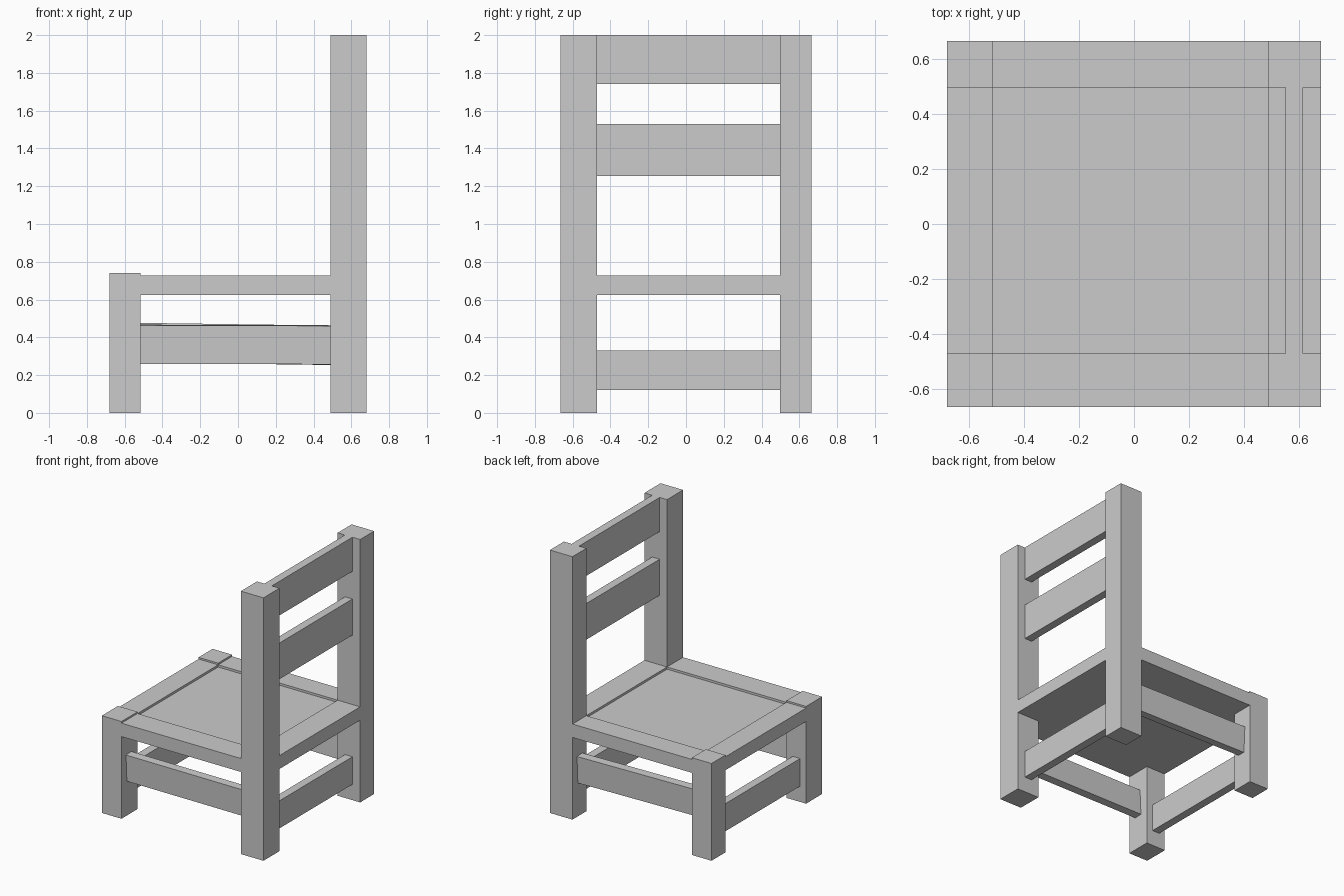
import bpy
from mathutils import Vector, Euler

if "Cube" in bpy.data.objects:
    bpy.data.objects.remove(bpy.data.objects["Cube"])


def box(name, x, y, z, rot=(0, 0, 0)):
    """Box from (min, max) ranges, optionally turned about its own centre."""
    c = Vector((sum(x) / 2, sum(y) / 2, sum(z) / 2))
    r = Euler(rot).to_matrix()
    verts = [c + r @ (Vector((a, b, d)) - c) for a in x for b in y for d in z]
    faces = [(0, 1, 3, 2), (4, 6, 7, 5), (0, 4, 5, 1),
             (2, 3, 7, 6), (0, 2, 6, 4), (1, 5, 7, 3)]
    me = bpy.data.meshes.new(name)
    me.from_pydata(verts, [], faces)
    ob = bpy.data.objects.new(name, me)
    bpy.context.collection.objects.link(ob)
    return ob


FRONT_X = (-0.68, -0.515)
BACK_X = (0.49, 0.68)
SPAN_X = (FRONT_X[1], BACK_X[0])
NEAR_Y = (-0.665, -0.472)
FAR_Y = (0.497, 0.665)
SPAN_Y = (NEAR_Y[1], FAR_Y[0])
SEAT_Z = (0.625, 0.727)
SLAT_X = (0.552, 0.615)

# Legs, back posts and side seat rails
for side, y in (("right", NEAR_Y), ("left", FAR_Y)):
    box("front_leg_" + side, FRONT_X, y, (0, 0.74))
    box("back_post_" + side, BACK_X, y, (0, 2))
    box("seat_rail_" + side, SPAN_X, y, SEAT_Z)

# Front and back seat rails with the slightly sunken seat panel between
box("seat_rail_front", FRONT_X, SPAN_Y, SEAT_Z)
box("seat_rail_back", BACK_X, SPAN_Y, SEAT_Z)
box("seat_panel", SPAN_X, SPAN_Y, (SEAT_Z[0], 0.71))

# Backrest slats
box("top_slat", SLAT_X, SPAN_Y, (1.74, 2))
box("middle_slat", SLAT_X, SPAN_Y, (1.255, 1.53))

# Lower stretchers; the side ones sit a little crooked
box("stretcher_back", SLAT_X, SPAN_Y, (0.12, 0.33))
box("stretcher_front", (-0.63, -0.567), SPAN_Y, (0.12, 0.33))
side_x = (SPAN_X[0] - 0.012, SPAN_X[1] + 0.012)
box("stretcher_right", side_x, (-0.605, -0.542), (0.26, 0.464), (0.05, 0.003, 0))
box("stretcher_left", side_x, (0.542, 0.605), (0.262, 0.468), (-0.05, 0.014, 0))
